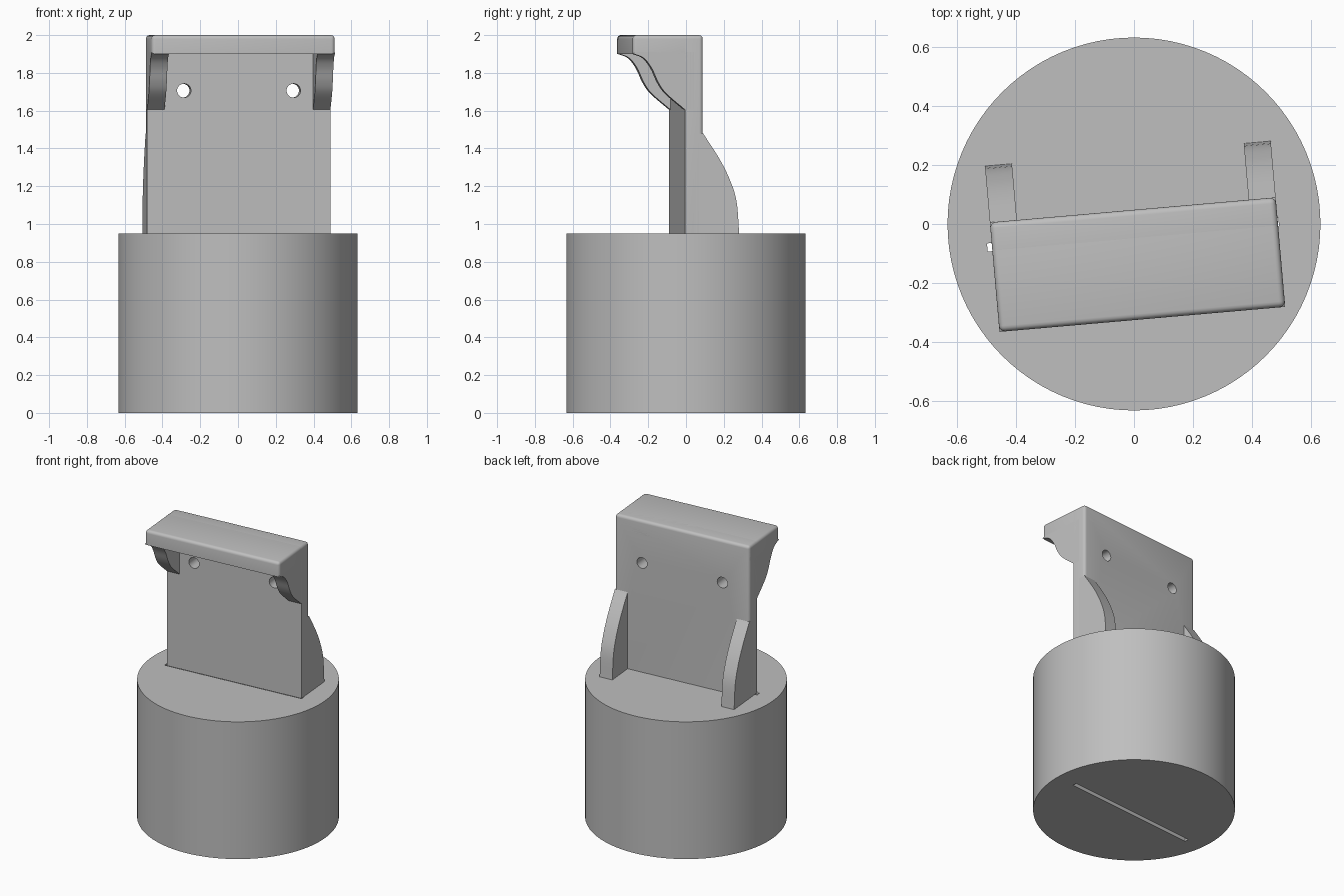
import bpy, bmesh, math
from mathutils import Matrix, Vector

if "Cube" in bpy.data.objects:
    bpy.data.objects.remove(bpy.data.objects["Cube"])

TURN = Matrix.Rotation(math.radians(5), 4, 'Z')   # holder sits slightly turned on the base
HALF, BACK, FRONT = 0.487, 0.048, -0.325
GRAY = (0.52, 0.52, 0.52, 1)

mat = bpy.data.materials.new("plain gray")
mat.use_nodes = True
mat.diffuse_color = GRAY
mat.node_tree.nodes["Principled BSDF"].inputs["Base Color"].default_value = GRAY


def finish(name, bm, matrix=TURN):
    bmesh.ops.recalc_face_normals(bm, faces=bm.faces)
    mesh = bpy.data.meshes.new(name)
    bm.to_mesh(mesh)
    bm.free()
    mesh.materials.append(mat)
    obj = bpy.data.objects.new(name, mesh)
    obj.matrix_world = matrix
    bpy.context.collection.objects.link(obj)
    return obj


def box(name, low, high, round_edge=None):
    """Box between two corners; edges picked by the rule are rounded."""
    bm = bmesh.new()
    bmesh.ops.create_cube(bm, size=1)
    low, high = Vector(low), Vector(high)
    for v in bm.verts:
        v.co = [low[i] + (v.co[i] + 0.5) * (high[i] - low[i]) for i in range(3)]
    if round_edge:
        edges = [e for e in bm.edges if round_edge(e)]
        bmesh.ops.bevel(bm, geom=edges, offset=0.02, segments=4, profile=0.5,
                        affect='EDGES')
    return finish(name, bm)


def cylinder(name, radius, depth, matrix, sides):
    bm = bmesh.new()
    bmesh.ops.create_cone(bm, cap_ends=True, segments=sides, radius1=radius,
                          radius2=radius, depth=depth)
    return finish(name, bm, matrix)


def extrude_profile(name, points, x0, x1):
    """Side profile (y, z) extruded across x."""
    bm = bmesh.new()
    face = bm.faces.new([bm.verts.new((x0, y, z)) for y, z in points])
    moved = bmesh.ops.extrude_face_region(bm, geom=[face])["geom"]
    bmesh.ops.translate(bm, vec=(x1 - x0, 0, 0),
                        verts=[g for g in moved if isinstance(g, bmesh.types.BMVert)])
    return finish(name, bm)


def smooth_curve(points, steps=5):
    """Catmull-Rom curve through a few points."""
    pts = [Vector(p) for p in points]
    pts = [2 * pts[0] - pts[1]] + pts + [2 * pts[-1] - pts[-2]]
    out = []
    for a, b, c, d in zip(pts, pts[1:], pts[2:], pts[3:]):
        for i in range(steps):
            t = i / steps
            out.append(0.5 * (2 * b + (c - a) * t + (2 * a - 5 * b + 4 * c - d) * t * t
                              + (3 * b - a - 3 * c + d) * t ** 3))
    return [tuple(p) for p in out + [pts[-2]]]


def cut(target, cutter):
    mod = target.modifiers.new("cut", 'BOOLEAN')
    mod.operation, mod.solver, mod.object = 'DIFFERENCE', 'EXACT', cutter
    bpy.context.view_layer.objects.active = target
    bpy.ops.object.modifier_apply(modifier=mod.name)
    bpy.data.objects.remove(cutter)


def at_top(e):
    return all(v.co.z > 1.99 for v in e.verts)


def upright(e):
    return abs(e.verts[0].co.z - e.verts[1].co.z) > 0.05


# Round base with a narrow slot through it
base = cylinder("base", 0.633, 0.95, Matrix.Translation((0, 0, 0.475)), 96)
cut(base, box("slot_cutter", (-0.503, -0.05, -0.1), (0.49, -0.022, 1.1)))

# Upright plate with two screw holes, rounded along its back edges
plate = box("back_plate", (-HALF, -BACK, 0.95), (HALF, BACK, 2),
            lambda e: (at_top(e) or upright(e)) and all(v.co.y > 0 for v in e.verts)
            or at_top(e) and e.verts[0].co.x * e.verts[1].co.x > 0)
for x in (-0.291, 0.291):
    place = TURN @ Matrix.Translation((x, 0, 1.706)) @ Matrix.Rotation(math.pi / 2, 4, 'X')
    cut(plate, cylinder("hole_cutter", 0.037, 0.3, place, 32))

# Overhanging top ledge
ledge = box("top_ledge", (-HALF, FRONT, 1.9), (HALF, BACK, 2),
            lambda e: at_top(e) or upright(e))

# Curved supports under the ledge and ribs behind the plate, one pair per side
ledge_curve = smooth_curve([(FRONT, 1.902), (-0.267, 1.878), (-0.225, 1.825),
                            (-0.19, 1.75), (-0.147, 1.69), (-BACK, 1.605)])
rib_curve = smooth_curve([(BACK, 1.48), (0.135, 1.345), (0.19, 1.235),
                          (0.226, 1.12), (0.24, 0.95)])
parts = [base, plate, ledge]
for side, sign in (("left", 1), ("right", -1)):
    inner, outer = sign * 0.395, sign * HALF
    parts.append(extrude_profile(side + "_ledge_support",
                                 ledge_curve + [(0, 1.605), (0, 1.91), (FRONT + 0.02, 1.91)],
                                 inner, outer))
    parts.append(extrude_profile(side + "_rib", rib_curve + [(0, 0.95), (0, 1.48)],
                                 inner, outer))

bpy.ops.object.select_all(action='DESELECT')
for obj in parts:
    obj.select_set(True)
bpy.context.view_layer.objects.active = base
bpy.ops.object.shade_smooth_by_angle(angle=math.radians(30))
